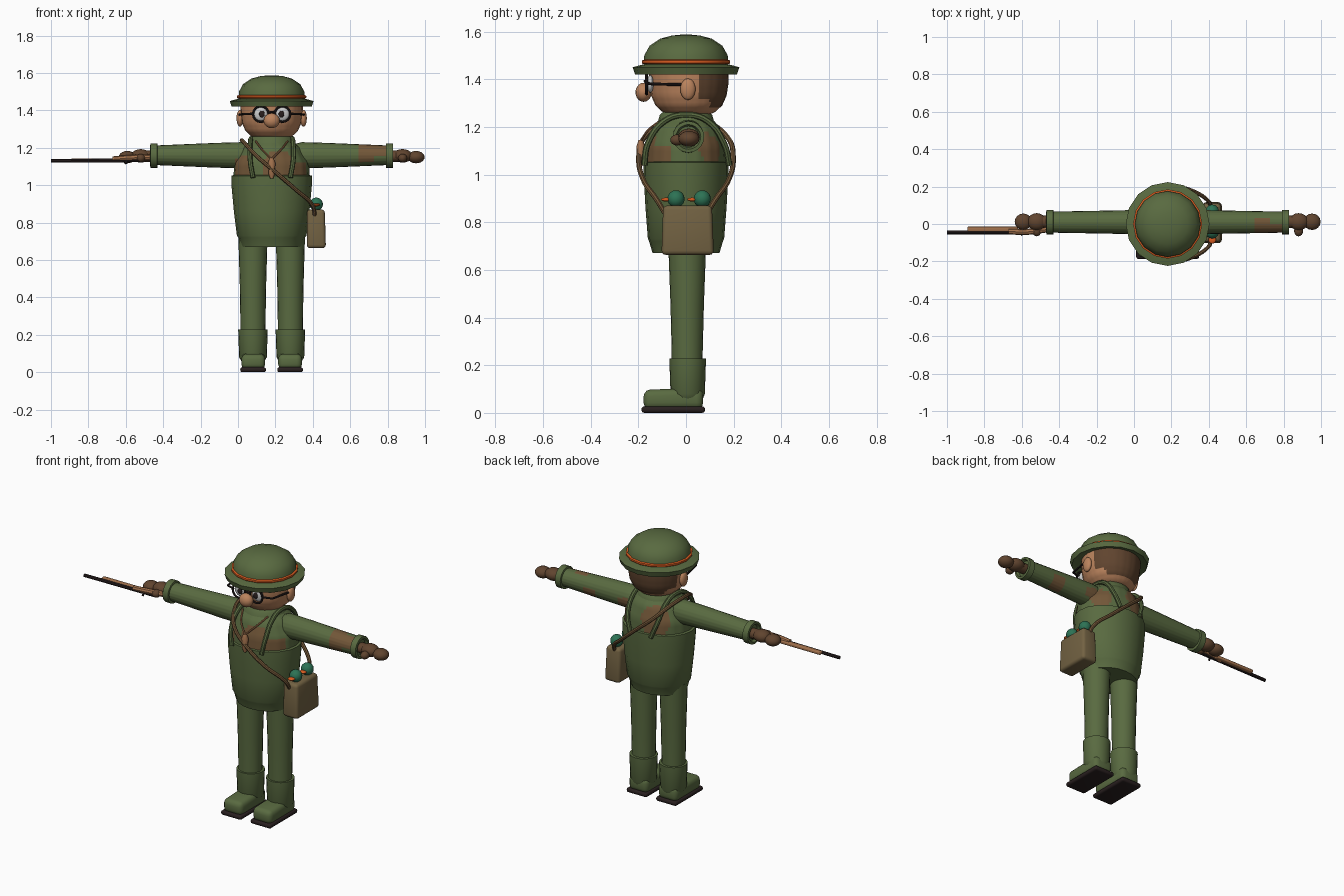
import bpy, bmesh, math
from mathutils import Matrix, Vector

if "Cube" in bpy.data.objects:
    bpy.data.objects.remove(bpy.data.objects["Cube"])

CX = 0.18          # body axis, off centre because of the rifle


def material(name, r, g, b):
    m = bpy.data.materials.new(name)
    m.use_nodes = True
    m.diffuse_color = (r, g, b, 1)
    m.node_tree.nodes["Principled BSDF"].inputs["Base Color"].default_value = (r, g, b, 1)
    return m


GREEN = material("uniform green", .10, .145, .052)
BROWN = material("dark brown", .117, .058, .028)
SKIN = material("skin", .50, .23, .11)
ORANGE = material("orange", .72, .11, .015)
TEAL = material("duck green", .026, .17, .09)
DARK = material("near black", .022, .014, .014)
WHITE = material("eye grey", .58, .58, .58)
KHAKI = material("bag khaki", .17, .122, .055)
CAMO = material("camouflage brown", .17, .095, .04)
WOOD = material("wood", .37, .17, .075)


def finish(name, bm, mats, rule=None, angle=40):
    """Turn a bmesh into a shaded object; rule picks the slot of each face."""
    bmesh.ops.recalc_face_normals(bm, faces=bm.faces)
    me = bpy.data.meshes.new(name)
    if rule:
        for f in bm.faces:
            f.material_index = int(rule(f.calc_center_median()))
    bm.to_mesh(me)
    bm.free()
    for m in mats:
        me.materials.append(m)
    ob = bpy.data.objects.new(name, me)
    bpy.context.collection.objects.link(ob)
    smooth(ob, angle)
    return ob


def smooth(ob, angle=40):
    bpy.ops.object.select_all(action='DESELECT')
    ob.select_set(True)
    bpy.context.view_layer.objects.active = ob
    bpy.ops.object.shade_smooth_by_angle(angle=math.radians(angle))


def loft(name, rings, mats, loc=(CX, 0, 0), rot=None, n=20, cuts=0, rule=None):
    """Elliptical sections (height, radius x, radius y) joined along local z."""
    bm = bmesh.new()
    loops = [[bm.verts.new((rx * math.cos(2 * math.pi * i / n),
                            ry * math.sin(2 * math.pi * i / n), z)) for i in range(n)]
             for z, rx, ry in rings]
    for a, b in zip(loops, loops[1:]):
        for i in range(n):
            j = (i + 1) % n
            bm.faces.new((a[i], a[j], b[j], b[i]))
    bm.faces.new(loops[0])
    bm.faces.new(loops[-1])
    if cuts:
        sides = [f for f in bm.faces if len(f.verts) == 4]
        bmesh.ops.subdivide_edges(bm, edges=list({e for f in sides for e in f.edges}),
                                  cuts=cuts, use_grid_fill=True)
    m = Matrix.Translation(loc) @ (rot or Matrix())
    bmesh.ops.transform(bm, matrix=m, verts=bm.verts)
    return finish(name, bm, mats, rule)


def ball(name, loc, radii, mat, u=16, v=10):
    bm = bmesh.new()
    bmesh.ops.create_uvsphere(bm, u_segments=u, v_segments=v, radius=1,
                              matrix=Matrix.LocRotScale(Vector(loc), None, Vector(radii)))
    return finish(name, bm, [mat], angle=60)


def box(name, low, high, mat, bevel=0.01, shape=None):
    bm = bmesh.new()
    lo, hi = Vector(low), Vector(high)
    bmesh.ops.create_cube(bm, size=1, matrix=Matrix.LocRotScale((lo + hi) / 2, None, hi - lo))
    if shape:
        for v in bm.verts:
            shape(v.co)
    bmesh.ops.bevel(bm, geom=bm.edges[:], offset=bevel, segments=3, profile=.5, affect='EDGES')
    return finish(name, bm, [mat])


def tube(name, points, radius, mat, closed=False, curved=True):
    cu = bpy.data.curves.new(name, 'CURVE')
    cu.dimensions = '3D'
    cu.bevel_depth = radius
    cu.bevel_resolution = 2
    cu.use_fill_caps = True
    cu.resolution_u = 5
    sp = cu.splines.new('BEZIER' if curved else 'POLY')
    pts = sp.bezier_points if curved else sp.points
    pts.add(len(points) - 1)
    for p, co in zip(pts, points):
        if curved:
            p.co = co
            p.handle_left_type = p.handle_right_type = 'AUTO'
        else:
            p.co = (*co, 1)
    sp.use_cyclic_u = closed
    cu.materials.append(mat)
    ob = bpy.data.objects.new(name, cu)
    bpy.context.collection.objects.link(ob)
    bpy.ops.object.select_all(action='DESELECT')
    ob.select_set(True)
    bpy.context.view_layer.objects.active = ob
    bpy.ops.object.convert(target='MESH')
    smooth(bpy.context.object)


# Camouflage patches: centre and reach
PATCHES = [((.0, -.11, 1.09), .08), ((.22, -.16, 1.10), .09), ((.10, .16, 1.13), .09),
           ((.36, .13, 1.12), .08), ((.36, -.12, 1.08), .06),
           ((.71, -.03, 1.19), .07), ((.60, .05, 1.12), .05)]


def camo(c):
    return any((c - Vector(p)).length < r for p, r in PATCHES)


# Torso, lower tunic and collar
loft("jacket_top", [(1.03, .205, .17), (1.12, .20, .165), (1.20, .155, .14), (1.245, .10, .10)],
     [GREEN, CAMO], cuts=3, rule=camo)
loft("tunic", [(.67, .165, .14), (.72, .178, .155), (.73, .186, .16), (.86, .202, .17),
               (1.00, .215, .178), (1.05, .216, .178), (1.055, .20, .165)], [GREEN])
loft("collar", [(1.215, .125, .12), (1.25, .115, .11), (1.268, .09, .09)], [GREEN])

# Head with hair on the back
loft("head", [(1.245, .07, .07), (1.262, .11, .11), (1.29, .14, .14), (1.33, .158, .158),
              (1.38, .166, .166), (1.45, .168, .168)], [SKIN, BROWN], loc=(CX, .012, 0),
     n=24, cuts=2, rule=lambda c: c.y > .055 and c.z > 1.315 or c.y > .10 and c.z > 1.285)
ball("nose", (CX, -.178, 1.345), (.043, .034, .04), SKIN)

# Hat
loft("hat_brim", [(1.435, .16, .16), (1.42, .214, .214), (1.45, .224, .224), (1.462, .18, .18)],
     [GREEN], n=16)
loft("hat_crown", [(1.45, .178, .178), (1.50, .175, .175), (1.54, .153, .153),
                   (1.57, .108, .108), (1.583, .06, .06), (1.587, .02, .02)], [GREEN], n=16)
loft("hat_band", [(1.464, .181, .181), (1.468, .185, .185), (1.478, .185, .185),
                  (1.482, .176, .176)], [ORANGE], n=16)

# Glasses bridge
tube("glasses_bridge", [(CX - .02, -.165, 1.385), (CX, -.172, 1.392), (CX + .02, -.165, 1.385)],
     .006, DARK)

AIM_X = Matrix.Rotation(math.pi / 2, 4, 'Y')
for s, side in ((-1, "right"), (1, "left")):
    def at(d, y, z):
        return (CX + s * d, y, z)

    def span(name, d0, d1, y0, y1, z0, z1, mat, bevel, shape=None):
        a, b = sorted((CX + s * d0, CX + s * d1))
        return box(name, (a, y0, z0), (b, y1, z1), mat, bevel, shape)

    # Face
    ball(side + "_ear", at(.17, .008, 1.358), (.018, .032, .045), SKIN)
    ball(side + "_eye", at(.058, -.15, 1.38), (.037, .014, .037), WHITE)
    ball(side + "_pupil", at(.052, -.164, 1.38), (.015, .006, .018), DARK)
    rim = [at(.058 + .042 * math.cos(a * math.pi / 8), -.165, 1.38 + .042 * math.sin(a * math.pi / 8))
           for a in range(16)]
    tube(side + "_glasses_rim", rim, .006, DARK, closed=True, curved=False)
    tube(side + "_glasses_arm", [at(.098, -.16, 1.382), at(.15, -.14, 1.38), at(.172, -.02, 1.377)],
         .006, DARK, curved=False)

    # Arm, cuff and glove
    turn = AIM_X if s > 0 else Matrix.Rotation(-math.pi / 2, 4, 'Y')
    loft(side + "_sleeve", [(.10, .055, .06), (.16, .07, .065), (.30, .066, .062), (.63, .052, .056)],
         [GREEN, CAMO], loc=(CX, .01, 1.16), rot=turn, cuts=3, rule=camo)
    loft(side + "_cuff", [(.61, .06, .06), (.612, .066, .066), (.648, .066, .066),
                          (.65, .052, .052), (.635, .045, .045)],
         [GREEN], loc=(CX, .01, 1.158), rot=turn)
    loft(side + "_wrist", [(.62, .03, .032), (.68, .03, .034)], [BROWN],
         loc=(CX, .012, 1.155), rot=turn, n=12)
    ball(side + "_palm", at(.70, .012, 1.157), (.052, .046, .036), BROWN)
    ball(side + "_fingers", at(.772, .012, 1.15), (.046, .044, .033), BROWN)
    ball(side + "_thumb", at(.70, -.038, 1.145), (.024, .028, .023), BROWN)

    # Leg, gaiter and boot
    loft(side + "_leg", [(.15, .066, .064), (.25, .067, .065), (.45, .07, .07), (.72, .078, .08)],
         [GREEN], loc=at(.1, .005, 0))
    loft(side + "_gaiter", [(.06, .062, .064), (.08, .074, .072), (.228, .079, .077),
                            (.229, .06, .06)], [GREEN], loc=at(.1, .007, 0))

    def toe(v):
        if v.y < -.1 and v.z > .05:
            v.z -= .008
    span(side + "_boot", .035, .162, -.178, .072, .015, .105, GREEN, .028, toe)
    span(side + "_sole", .03, .168, -.187, .08, 0, .027, DARK, .012)

    # Harness strap over the shoulder
    tube(side + "_harness", [at(.10, -.175, 1.04), at(.115, -.16, 1.13), at(.115, -.09, 1.225),
                             at(.11, 0, 1.25), at(.11, .09, 1.225), at(.10, .16, 1.13),
                             at(.07, .182, 1.04)], .013, GREEN)

    # Lanyard half
    tube(side + "_lanyard", [at(.085, -.09, 1.235), at(.05, -.155, 1.19), at(0, -.19, 1.14)],
         .005, WOOD)

# Whistle on the lanyard
loft("whistle", [(1.035, .008, .008), (1.06, .017, .015), (1.12, .02, .018), (1.145, .01, .01)],
     [WOOD], loc=(CX, -.19, 0), n=10)

# Shoulder strap and bag
front = [(.04, -.09, 1.22), (.10, -.175, 1.155), (.20, -.198, 1.07), (.31, -.178, .975),
         (.40, -.12, .89), (.41, -.09, .84)]
back = [(x, -y, z) for x, y, z in reversed(front)]
tube("shoulder_strap", front[::-1] + [(.02, 0, 1.24)] + back[::-1], .011, CAMO)


def pouch(v):
    if v.z > .8:
        v.y *= .93
        v.x -= .006 if v.x > .4 else 0


box("bag", (.368, -.103, .663), (.47, .117, .87), KHAKI, .018, pouch)

# Ducks peeking out of the bag
for y, tag in ((-.042, "front"), (.068, "back")):
    loft(tag + "_duck_neck", [(.84, .022, .022), (.89, .022, .022)], [TEAL], loc=(.418, y, 0), n=12)
    ball(tag + "_duck_head", (.418, y, .898), (.036, .036, .036), TEAL)
    ball(tag + "_duck_beak", (.418, y - .042, .895), (.021, .021, .008), ORANGE)

# Rifle held in the right hand
tube("rifle_barrel", [(-1, -.045, 1.13), (-.52, -.045, 1.133)], .01, DARK, curved=False)
box("rifle_forestock", (-.89, -.04, 1.126), (-.62, -.014, 1.144), WOOD, .005)
tube("rifle_butt", [(-.67, -.04, 1.138), (-.57, -.042, 1.146), (-.47, -.03, 1.148)], .016, WOOD)
tube("rifle_bolt", [(-.60, -.045, 1.135), (-.60, -.058, 1.115)], .006, DARK, curved=False)
